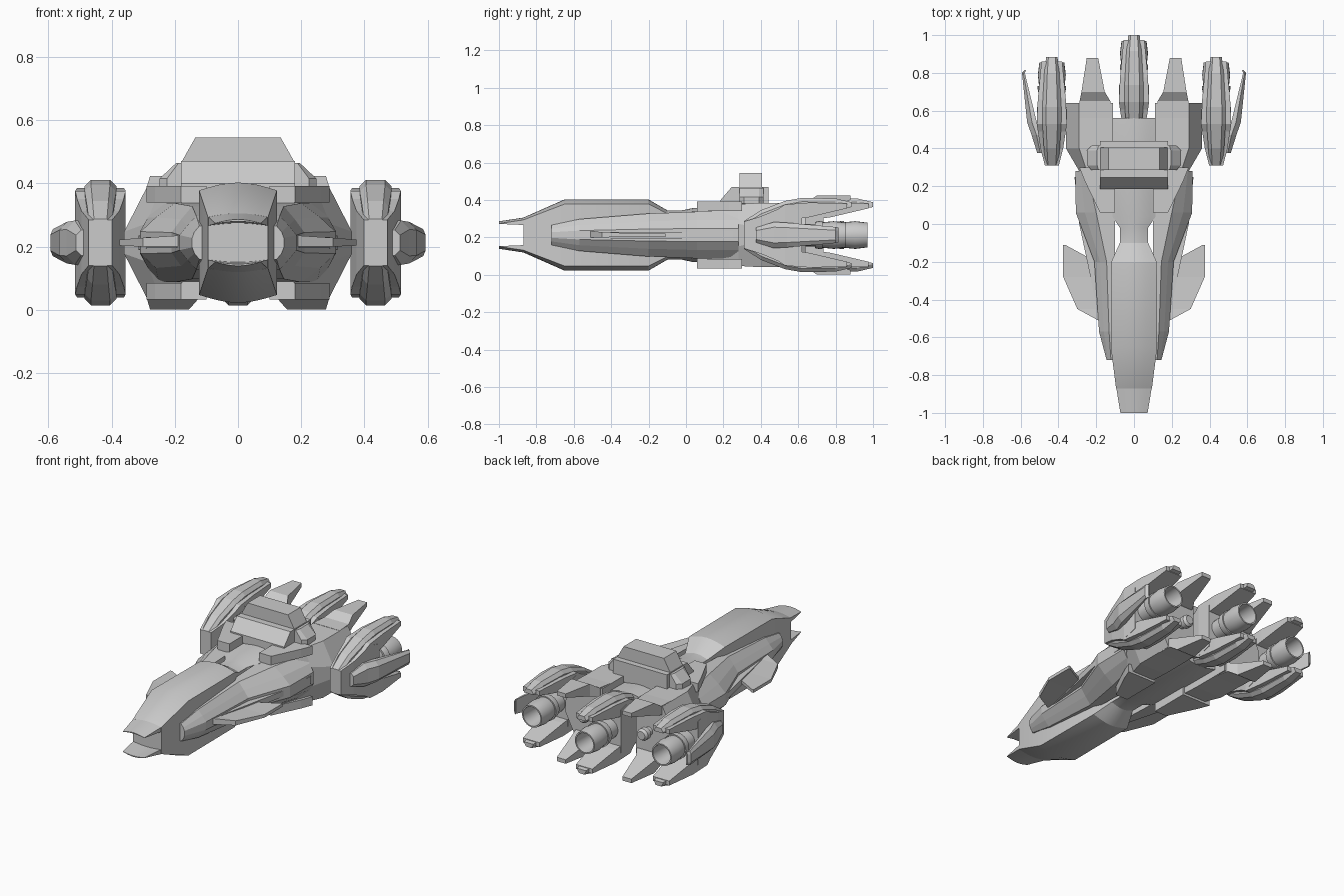
import bpy, bmesh
from math import sin, cos, pi

if "Cube" in bpy.data.objects:
    bpy.data.objects.remove(bpy.data.objects["Cube"])

MID = 0.2125   # height of the plane the hull mirrors about

grey = bpy.data.materials.new("hull_grey")
grey.use_nodes = True
grey.diffuse_color = (0.6, 0.6, 0.6, 1)
grey.node_tree.nodes["Principled BSDF"].inputs["Base Color"].default_value = (0.6, 0.6, 0.6, 1)


def loft(name, rings, sym="", smooth=False, closed=False):
    """Skin rings of points; sym lists the axes to mirror in."""
    bm = bmesh.new()
    copies = [(1, 1)]
    if "x" in sym:
        copies += [(-1, b) for a, b in copies]
    if "z" in sym:
        copies += [(a, -1) for a, b in copies]
    for sx, sz in copies:
        vs = [[bm.verts.new((x * sx, y, z if sz > 0 else 2 * MID - z)) for x, y, z in r]
              for r in rings]
        pairs = list(zip(vs, vs[1:]))
        if closed:
            pairs.append((vs[-1], vs[0]))
        else:
            bm.faces.new(vs[0])
            bm.faces.new(vs[-1])
        for a, b in pairs:
            for i in range(len(a)):
                j = (i + 1) % len(a)
                bm.faces.new((a[i], a[j], b[j], b[i]))
    bmesh.ops.recalc_face_normals(bm, faces=bm.faces)
    me = bpy.data.meshes.new(name)
    bm.to_mesh(me)
    bm.free()
    me.materials.append(grey)
    ob = bpy.data.objects.new(name, me)
    bpy.context.collection.objects.link(ob)
    if smooth:
        bpy.ops.object.select_all(action='DESELECT')
        ob.select_set(True)
        bpy.context.view_layer.objects.active = ob
        bpy.ops.object.shade_smooth_by_angle(angle=0.5)
    return ob


def box(y, x0, x1, z0, z1):
    return [(x0, y, z0), (x1, y, z0), (x1, y, z1), (x0, y, z1)]


def boxes(name, stations, sym=""):
    return loft(name, [box(*s) for s in stations], sym)


def extrude(name, outline, y0, y1, sym=""):
    return loft(name, [[(x, y, z) for x, z in outline] for y in (y0, y1)], sym)


def arc(y, w, edge, crown):
    """Points across a gently crowned top, from left to right."""
    n = 8
    return [(w * (1 - 2 * i / n), y, edge + (crown - edge) * sin(pi * i / n))
            for i in range(n + 1)]


def lathe(name, profile, cx, dy, closed=True, n=24):
    """Turn (y, radius) pairs about a fore-and-aft axis."""
    loft(name, [[(cx + r * cos(2 * pi * i / n), y + dy, MID + r * sin(2 * pi * i / n))
                 for i in range(n)] for y, r in profile], smooth=True, closed=closed)


# Fuselage: long crowned hull with a pinched neck
rings = []
for y, w, h in [(-.87, .095, .093), (-.65, .123, .19), (-.2, .12, .19), (-.1, .075, .132),
                (-.02, .075, .132), (.04, .115, .145), (.56, .115, .15)]:
    top = arc(y, w, MID + h * .87, MID + h)
    rings.append(top + [(x, y, 2 * MID - z) for x, y, z in reversed(top)])
loft("fuselage", rings, smooth=True)

# Split beak at the nose
rings = []
for y, w, crown, under in [(-.86, .095, .307, .274), (-1, .072, .286, .28)]:
    top = arc(y, w, crown - .012, crown)
    low = arc(y, w, under - .008, under)
    rings.append(top + low[::-1])
loft("nose_beak", rings, "z", smooth=True)

# Long angular cheek armour down each flank
rings = []
for y, xm, xr, xo, h in [(-.72, .122, .138, .145, .053), (-.57, .132, .16, .185, .085),
                         (-.2, .145, .18, .21, .115), (.06, .2, .26, .308, .125),
                         (.28, .25, .285, .31, .125)]:
    half = [(.1, h), (xm, h), (xr, h * .64), (xo, h * .28)]
    pts = half + [(x, -z) for x, z in reversed(half)]
    rings.append([(x, y, MID + z) for x, z in pts])
loft("cheek_armour", rings, "x")

# Raised blade along the middle of each cheek
boxes("cheek_blade", [(-.62, .13, .165, .2, .225), (-.4, .13, .205, .195, .23),
                      (0, .13, .29, .195, .23), (.25, .13, .315, .19, .235)], "x")

# Side fins
boxes("side_fin", [(-.51, .14, .19, .2, .235), (-.45, .14, .3, .2, .228),
                   (-.28, .14, .375, .203, .222), (-.2, .14, .375, .203, .222)], "x")
boxes("side_fin_tip", [(-.2, .2, .375, .203, .222), (-.11, .365, .375, .203, .222)], "x")

# Rear body halves with sloped outer walls
rings = []
for y, wi, w, h, hi in [(.06, .17, .2, .145, .06), (.28, .25, .29, .165, .06),
                        (.4, .29, .36, .172, .035), (.64, .29, .36, .172, .035)]:
    half = [(.112, h), (wi, h), (w, hi)]
    pts = half + [(x, -z) for x, z in reversed(half)]
    rings.append([(x, y, MID + z) for x, z in pts])
loft("rear_body", rings, "x")

# Shoulder plates above and below, and the rear prongs
boxes("shoulder_plate", [(.06, .1, .18, .34, .392), (.23, .1, .262, .34, .392),
                         (.3, .1, .29, .34, .392)], "xz")
boxes("rear_prong", [(.56, .114, .29, .33, .386), (.65, .125, .288, .335, .39),
                     (.7, .155, .278, .35, .424), (.88, .19, .25, .4, .424)], "xz")

# Bridge tower with a sloped front and a narrower roof
boxes("bridge_base", [(.185, -.18, .18, .35, .4), (.245, -.18, .18, .35, .47),
                      (.44, -.18, .18, .35, .47)])
extrude("bridge_roof", [(-.18, .465), (.18, .465), (.135, .545), (-.135, .545)], .285, .405)
pod_line = [(.17, .465), (.195, .465), (.248, .415), (.248, .38), (.17, .35)]
loft("bridge_side_pod", [[(.17 + (x - .17) * k, y, z) for x, z in pod_line]
                         for y, k in ((.285, .7), (.31, 1), (.39, 1), (.415, .7))], "x")

# Three engines: one each side and one set further back in the centre
NOZZLE = [(.5, .05), (.64, .06), (.69, .06), (.69, .07), (.715, .075), (.73, .075),
          (.73, .068), (.79, .074), (.855, .066), (.855, .058), (.72, .05), (.5, .03)]
for label, cx, dy in [("left", .435, 0), ("right", -.435, 0), ("centre", 0, .115)]:
    boxes(label + "_engine_core", [(y + dy, cx - w, cx + w, MID - h, MID + h) for y, w, h in
          [(.31, .037, .072), (.4, .06, .1), (.53, .08, .155), (.62, .079, .13)]])
    boxes(label + "_engine_claw", [(y + dy, cx - w, cx + w, z0, z1) for y, w, z0, z1 in
          [(.45, .066, .285, .325), (.53, .08, .29, .376), (.66, .074, .308, .386),
           (.86, .055, .355, .382)]], "z")
    rings = []
    for y, w, z0, z1 in [(.31, .034, .25, .287), (.4, .042, .27, .345), (.53, .05, .3, .395),
                         (.62, .05, .33, .411), (.8, .04, .35, .408), (.885, .03, .362, .388)]:
        pts = [(-w, z0), (w, z0), (w, z1 - .02), (w * .6, z1), (-w * .6, z1), (-w, z1 - .02)]
        rings.append([(cx + x, y + dy, z) for x, z in pts])
    loft(label + "_engine_strake", rings, "z")
    lathe(label + "_engine_nozzle", NOZZLE, cx, dy)

# Swept outer fairings on the side engines
rings = []
for y, x0, x1, h in [(.375, .48, .512, .04), (.47, .49, .542, .07), (.54, .515, .566, .066),
                     (.8, .578, .593, .043), (.815, .572, .58, .04)]:
    xc = x0 + (x1 - x0) * .5
    pts = [(x0, h), (xc, h), (x1, h * .6), (x1, -h * .6), (xc, -h), (x0, -h)]
    rings.append([(x, y, MID + z) for x, z in pts])
loft("outer_fairing", rings, "x")

# Small thrusters between the engines
for label, cx in (("left", .2), ("right", -.2)):
    lathe(label + "_thruster", [(.62, .025), (.665, .025), (.67, .036), (.7, .036), (.715, .025)],
          cx, 0, closed=False, n=16)
